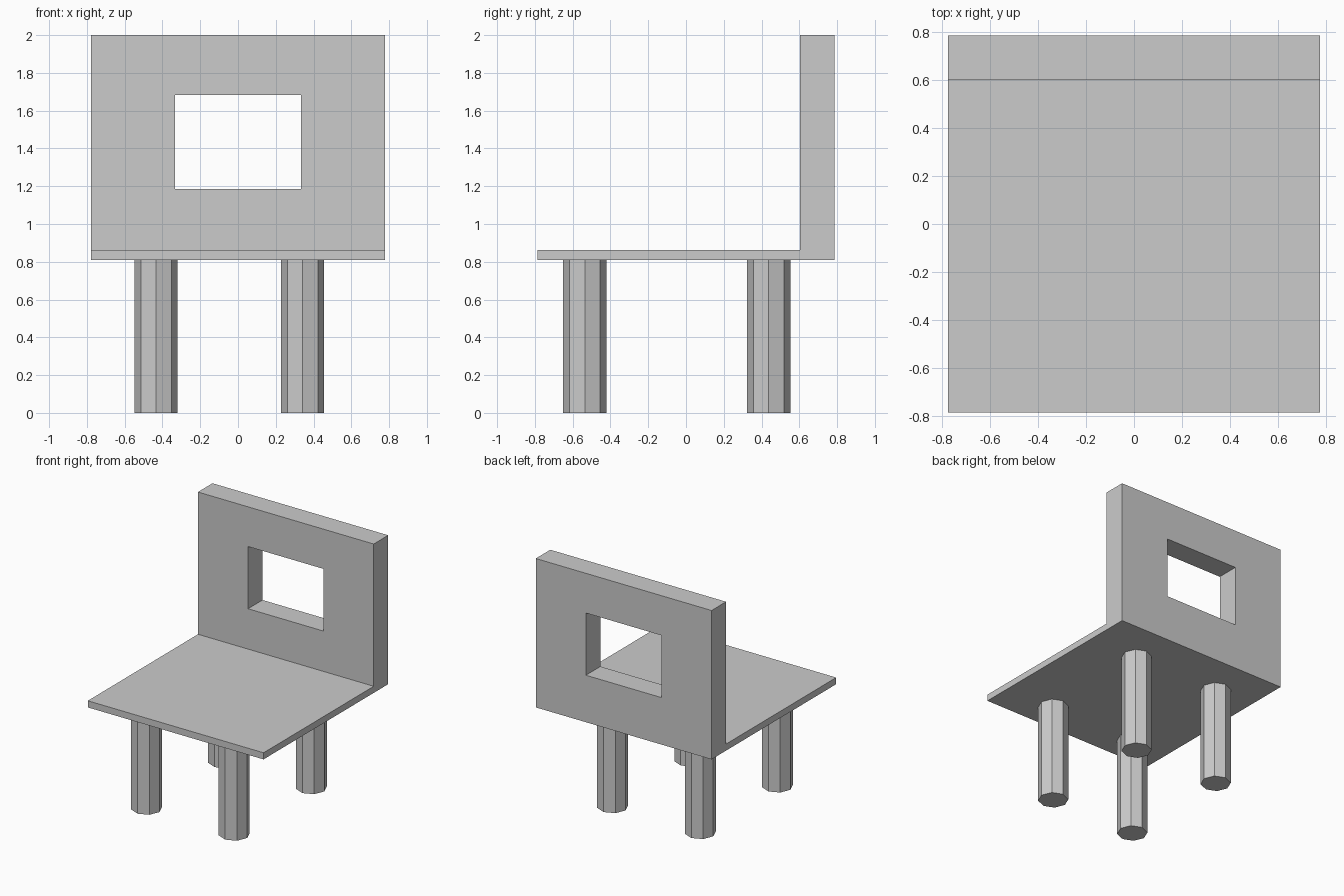
import bpy
import bmesh
import math

if "Cube" in bpy.data.objects:
    bpy.data.objects.remove(bpy.data.objects["Cube"])

HALF_W = 0.777
SEAT_BOTTOM = 0.81


def add_object(name, bm):
    bmesh.ops.recalc_face_normals(bm, faces=bm.faces)
    mesh = bpy.data.meshes.new(name)
    bm.to_mesh(mesh)
    bm.free()
    obj = bpy.data.objects.new(name, mesh)
    bpy.context.collection.objects.link(obj)
    return obj


# Seat and backrest: one L-shaped side profile (y, z) extruded across x
profile = [(-0.787, SEAT_BOTTOM), (0.787, SEAT_BOTTOM), (0.787, 2.0),
           (0.604, 2.0), (0.604, 0.863), (-0.787, 0.863)]
bm = bmesh.new()
side = bm.faces.new([bm.verts.new((-HALF_W, y, z)) for y, z in profile])
extruded = bmesh.ops.extrude_face_region(bm, geom=[side], use_keep_orig=True)
moved = [g for g in extruded["geom"] if isinstance(g, bmesh.types.BMVert)]
bmesh.ops.translate(bm, verts=moved, vec=(2 * HALF_W, 0, 0))
seat = add_object("seat_and_backrest", bm)

# Window cutter through the backrest
bm = bmesh.new()
bmesh.ops.create_cube(bm, size=1)
bmesh.ops.scale(bm, verts=bm.verts, vec=(0.668, 0.6, 0.497))
bmesh.ops.translate(bm, verts=bm.verts, vec=(0, 0.695, 1.434))
cutter = add_object("window_cutter", bm)
cutter.hide_render = True
cutter.hide_set(True)

window = seat.modifiers.new("window", 'BOOLEAN')
window.operation = 'DIFFERENCE'
window.solver = 'EXACT'
window.object = cutter

# Four octagonal legs, corners pointing along the axes
leg_radius = 0.114
for row, y in (("front", -0.536), ("back", 0.438)):
    for hand, x in (("left", -0.433), ("right", 0.342)):
        bm = bmesh.new()
        ring = [bm.verts.new((x + leg_radius * math.cos(i * math.tau / 8),
                              y + leg_radius * math.sin(i * math.tau / 8), 0))
                for i in range(8)]
        foot = bm.faces.new(ring)
        top = bmesh.ops.extrude_face_region(bm, geom=[foot], use_keep_orig=True)
        verts = [g for g in top["geom"] if isinstance(g, bmesh.types.BMVert)]
        bmesh.ops.translate(bm, verts=verts, vec=(0, 0, SEAT_BOTTOM))
        add_object(f"{row}_{hand}_leg", bm)
